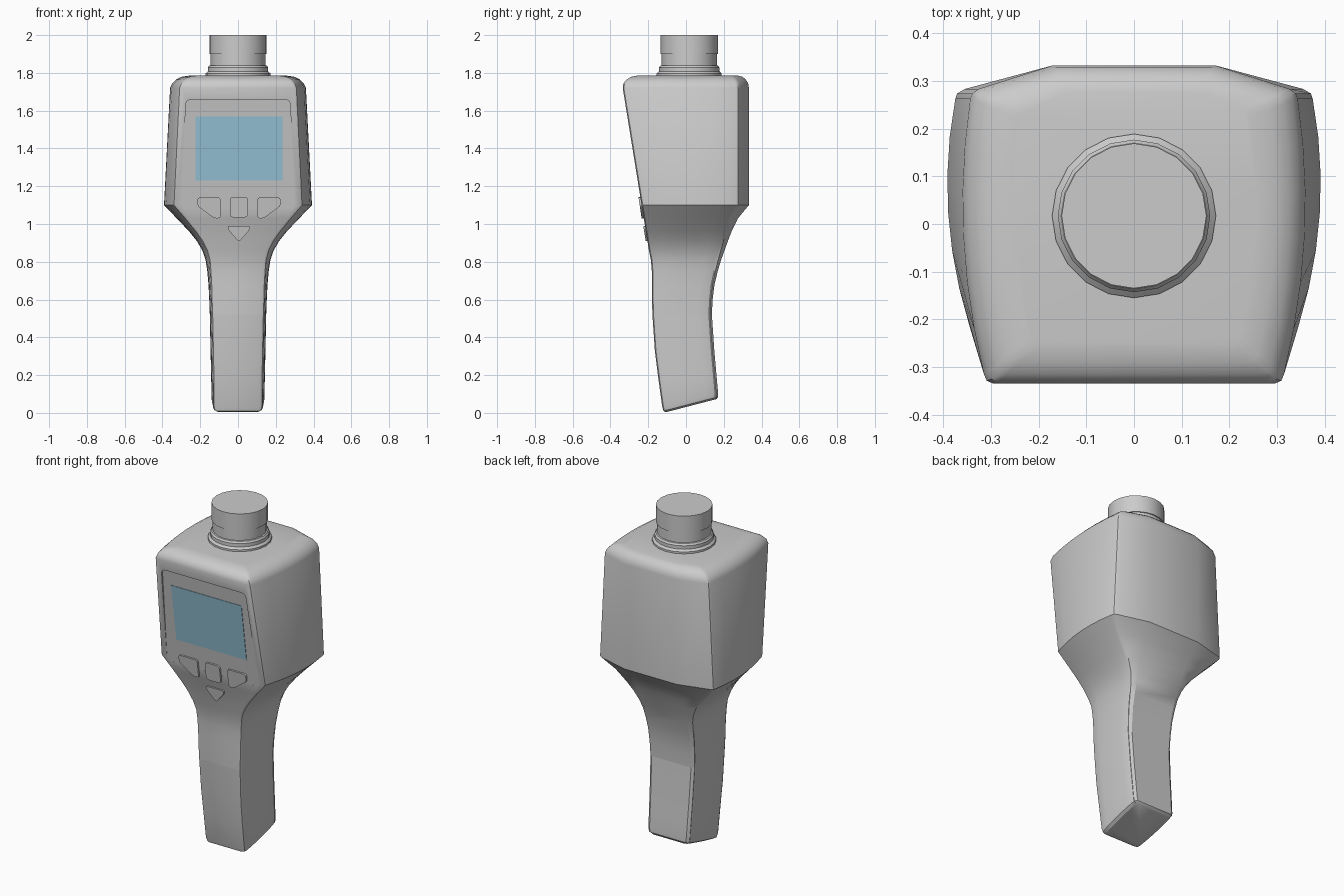
import bpy, bmesh, math
from mathutils import Vector


def finish(name, bm, angle=30):
    bmesh.ops.recalc_face_normals(bm, faces=bm.faces)
    me = bpy.data.meshes.new(name)
    bm.to_mesh(me)
    bm.free()
    ob = bpy.data.objects.new(name, me)
    bpy.context.collection.objects.link(ob)
    smooth(ob, angle)
    return ob


def smooth(ob, angle=30):
    bpy.ops.object.select_all(action='DESELECT')
    ob.select_set(True)
    bpy.context.view_layer.objects.active = ob
    bpy.ops.object.shade_smooth_by_angle(angle=math.radians(angle))


def loft(name, rings, angle=30):
    """Skin closed rings of equal length and cap both ends."""
    bm = bmesh.new()
    vs = [[bm.verts.new(p) for p in r] for r in rings]
    n = len(vs[0])
    for a, b in zip(vs, vs[1:]):
        for i in range(n):
            j = (i + 1) % n
            bm.faces.new((a[i], a[j], b[j], b[i]))
    bm.faces.new(vs[0])
    bm.faces.new(vs[-1])
    return finish(name, bm, angle)


def section(z, yf, yb, wm, wf, c, wc, tilt=0, r=0.02):
    """Horizontal slice: flat front, bulged sides, chamfered back."""
    d = wm - wf
    wb, yc = wm - d / 3, yb - c
    half = [(wf - r, yf), (wf - 0.3 * r, yf + 0.3 * r)]
    y0, y1 = yf + r, yc - 0.015
    for i in range(7):
        t = i / 6
        half.append((wf + (wb - wf) * t + d * 8 / 3 * t * (1 - t), y0 + (y1 - y0) * t))
    half += [(wb - 0.004, yc - 0.004), (wb - 0.1 * (wb - wc), yc + 0.1 * c), (wc, yb)]
    pts = half + [(-x, y) for x, y in reversed(half)]
    return [(x, y, z + tilt * (y + 0.12)) for x, y in pts]


def face_y(z):
    return -0.235 - 0.1613 * (z - 1.1)


def floor_y(z):
    return face_y(z) + 0.01 * max(0, z - 1.06) / 0.6


def rounded(pts, r):
    """Round the corners of an (x, z) outline."""
    out = []
    for i, p in enumerate(pts):
        p, a, b = Vector(p), Vector(pts[i - 1]), Vector(pts[(i + 1) % len(pts)])
        s, e = p + (a - p).normalized() * r, p + (b - p).normalized() * r
        for k in range(5):
            t = k / 4
            out.append(s * (1 - t) ** 2 + p * 2 * t * (1 - t) + e * t * t)
    return out


def plate(name, outline, front, back):
    """Plate following the sloped front panel."""
    return loft(name, [[(p[0], floor_y(p[1]) + o, p[1]) for p in outline] for o in (front, back)])


# Grip, lower half of the handle (z, front y, back y, half width, front half width, chamfer, back flat)
grip = [
    section(0.000, -0.105, 0.163, 0.118, 0.112, 0.012, 0.100, 0.26),
    section(0.010, -0.120, 0.170, 0.134, 0.127, 0.012, 0.115, 0.26),
    section(0.035, -0.126, 0.170, 0.139, 0.132, 0.012, 0.120, 0.24),
    section(0.180, -0.146, 0.162, 0.142, 0.133, 0.012, 0.122, 0.05),
    section(0.330, -0.165, 0.150, 0.145, 0.136, 0.012, 0.125),
    section(0.520, -0.178, 0.137, 0.149, 0.140, 0.012, 0.129),
]
loft("grip", grip)

# Main housing with flared neck and rounded top
housing = loft("housing", [grip[-1]] + [section(*r) for r in (
    (0.60, -0.180, 0.141, 0.152, 0.143, 0.012, 0.130),
    (0.68, -0.180, 0.151, 0.156, 0.145, 0.013, 0.132),
    (0.75, -0.181, 0.168, 0.162, 0.149, 0.015, 0.134),
    (0.81, -0.186, 0.186, 0.171, 0.154, 0.018, 0.137),
    (0.86, -0.1963, 0.204, 0.188, 0.168, 0.022, 0.140),
    (0.91, -0.2044, 0.222, 0.217, 0.193, 0.026, 0.145),
    (0.96, -0.2124, 0.241, 0.257, 0.228, 0.031, 0.150),
    (1.03, -0.2237, 0.275, 0.323, 0.285, 0.042, 0.160),
    (1.10, -0.2350, 0.333, 0.390, 0.345, 0.055, 0.170),
    (1.72, -0.3350, 0.333, 0.358, 0.315, 0.055, 0.170),
    (1.745, -0.331, 0.329, 0.346, 0.305, 0.053, 0.165),
    (1.765, -0.315, 0.316, 0.326, 0.287, 0.050, 0.160),
    (1.779, -0.290, 0.300, 0.298, 0.260, 0.046, 0.150),
    (1.786, -0.255, 0.275, 0.255, 0.220, 0.040, 0.140))])

# Shallow recess of the display panel, deeper towards the top
cut = plate("panel_cutter", rounded([(-0.275, 1.66), (0.275, 1.66), (0.302, 1.08), (-0.302, 1.08)], 0.03),
            -0.1, 0)
mod = housing.modifiers.new("panel_recess", 'BOOLEAN')
mod.operation, mod.solver, mod.object = 'DIFFERENCE', 'EXACT', cut
bpy.context.view_layer.objects.active = housing
bpy.ops.object.modifier_apply(modifier=mod.name)
bpy.data.objects.remove(cut)
smooth(housing)

# Screen
glass = bpy.data.materials.new("screen_blue")
glass.diffuse_color = (0.32, 0.58, 0.72, 1)
screen = plate("screen", [(-0.225, 1.23), (0.235, 1.23), (0.235, 1.57), (-0.225, 1.57)], -0.003, 0.004)
screen.data.materials.append(glass)

# Buttons: two mirrored side keys, a square key and a down key
side_key = [(-0.215, 1.14), (-0.093, 1.14), (-0.093, 1.03), (-0.125, 1.03), (-0.215, 1.095)]
plate("left_button", rounded(side_key, 0.015), -0.011, 0.01)
plate("right_button", rounded([(0.01 - x, z) for x, z in side_key], 0.015), -0.011, 0.01)
plate("centre_button", rounded([(-0.043, 1.035), (0.053, 1.035), (0.053, 1.143), (-0.043, 1.143)], 0.02), -0.011, 0.01)
plate("down_button", rounded([(-0.057, 0.99), (0.067, 0.99), (0.058, 0.965), (0.005, 0.905), (-0.048, 0.965)], 0.012),
      -0.009, 0.01)

# Stepped sensor neck and cap on top
profile = [(0.172, 1.77), (0.172, 1.797), (0.160, 1.808), (0.160, 1.828), (0.153, 1.838),
           (0.146, 1.840), (0.146, 1.90), (0.152, 1.90), (0.152, 2.0)]
loft("sensor_head", [[(r * math.cos(i * math.pi / 10), 0.017 + r * math.sin(i * math.pi / 10), z)
                      for i in range(20)] for r, z in profile])
